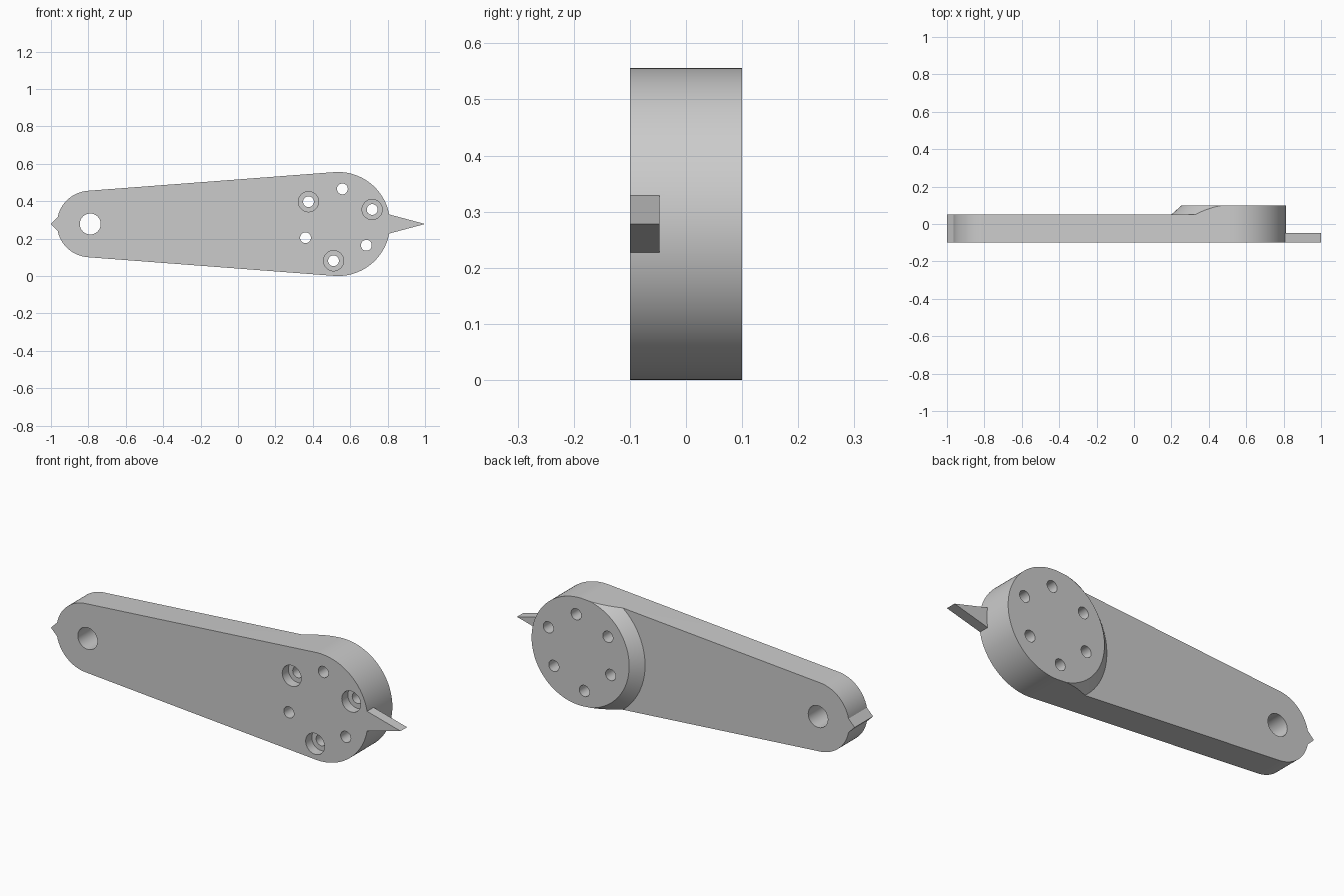
import bpy, bmesh
from math import pi, sin, cos, acos, radians
from mathutils import Matrix

default = bpy.data.objects.get("Cube")
if default:
    bpy.data.objects.remove(default, do_unlink=True)

AXIS_Z = 0.278
BIG_X, BIG_R = 0.535, 0.278
SMALL_X, SMALL_R = -0.79, 0.178
FRONT, STEP, BACK = -0.1, 0.05, 0.1

grey = bpy.data.materials.new("plain grey")
grey.use_nodes = True
colour = (0.6, 0.6, 0.6, 1)
grey.diffuse_color = colour
grey.node_tree.nodes["Principled BSDF"].inputs["Base Color"].default_value = colour


def make_object(name, bm):
    bmesh.ops.recalc_face_normals(bm, faces=bm.faces[:])
    mesh = bpy.data.meshes.new(name)
    bm.to_mesh(mesh)
    bm.free()
    mesh.materials.append(grey)
    obj = bpy.data.objects.new(name, mesh)
    bpy.context.collection.objects.link(obj)
    return obj


def prism(name, outline, y0, y1):
    """Extrude an (x, z) outline along y."""
    bm = bmesh.new()
    face = bm.faces.new([bm.verts.new((x, y0, z)) for x, z in outline])
    ext = bmesh.ops.extrude_face_region(bm, geom=[face])
    moved = [v for v in ext["geom"] if isinstance(v, bmesh.types.BMVert)]
    bmesh.ops.translate(bm, verts=moved, vec=(0, y1 - y0, 0))
    return make_object(name, bm)


def cone(name, x, z, r0, r1, y0, y1, sides=48):
    """Round solid along y, radius r0 at y0 and r1 at y1."""
    bm = bmesh.new()
    place = Matrix.Translation((x, (y0 + y1) / 2, z)) @ Matrix.Rotation(-pi / 2, 4, "X")
    bmesh.ops.create_cone(bm, cap_ends=True, segments=sides, radius1=r0,
                          radius2=r1, depth=y1 - y0, matrix=place)
    return make_object(name, bm)


def combine(target, tool, operation):
    """Apply a boolean and discard the tool."""
    mod = target.modifiers.new("boolean", "BOOLEAN")
    mod.operation = operation
    mod.solver = "EXACT"
    mod.object = tool
    bpy.context.view_layer.objects.active = target
    bpy.ops.object.modifier_apply(modifier=mod.name)
    bpy.data.objects.remove(tool, do_unlink=True)


def arc(cx, r, a0, a1, n):
    angles = [a0 + (a1 - a0) * i / n for i in range(n + 1)]
    return [(cx + r * cos(a), AXIS_Z + r * sin(a)) for a in angles]


# Tapered arm: two round ends joined by tangent lines
tangent = acos((SMALL_R - BIG_R) / (BIG_X - SMALL_X))
outline = (arc(BIG_X, BIG_R, -tangent, tangent, 64)
           + arc(SMALL_X, SMALL_R, tangent, 2 * pi - tangent, 48))
arm = prism("lever_arm", outline, FRONT, BACK)

# Step the back down, leaving a round boss with a sloped rim
waste = prism("waste", [(-1.2, -0.2), (BIG_X, -0.2), (BIG_X, 0.8), (-1.2, 0.8)],
              STEP, 0.2)
rim = cone("rim", BIG_X, AXIS_Z, 0.347, 0.269, 0.04, 0.11, 128)
keep = cone("keep", BIG_X, AXIS_Z, 0.269, 0.269, 0.105, 0.25, 128)
combine(waste, rim, "DIFFERENCE")
combine(waste, keep, "DIFFERENCE")
combine(arm, waste, "DIFFERENCE")

# Pointers at both ends
long_tip = prism("long_pointer", [(0.79, AXIS_Z - 0.056), (1, AXIS_Z),
                                  (0.79, AXIS_Z + 0.056)], FRONT, -0.047)
short_tip = prism("short_pointer", [(-0.94, AXIS_Z - 0.06), (-1, AXIS_Z),
                                    (-0.94, AXIS_Z + 0.06)], FRONT, STEP)
combine(arm, long_tip, "UNION")
combine(arm, short_tip, "UNION")

# Pivot hole
combine(arm, cone("cutter", SMALL_X, AXIS_Z, 0.056, 0.056, -0.2, 0.2), "DIFFERENCE")

# Ring of bolt holes, every other one counterbored from the front
for i in range(6):
    a = radians(23 + 60 * i)
    ring = 0.198 if i % 2 == 0 else 0.189
    x, z = BIG_X + ring * cos(a), AXIS_Z + ring * sin(a)
    combine(arm, cone("cutter", x, z, 0.029, 0.029, -0.2, 0.2, 32), "DIFFERENCE")
    if i % 2 == 0:
        combine(arm, cone("cutter", x, z, 0.054, 0.054, -0.2, -0.05), "DIFFERENCE")

bpy.ops.object.select_all(action="DESELECT")
arm.select_set(True)
bpy.context.view_layer.objects.active = arm
bpy.ops.object.shade_smooth_by_angle(angle=radians(25))
